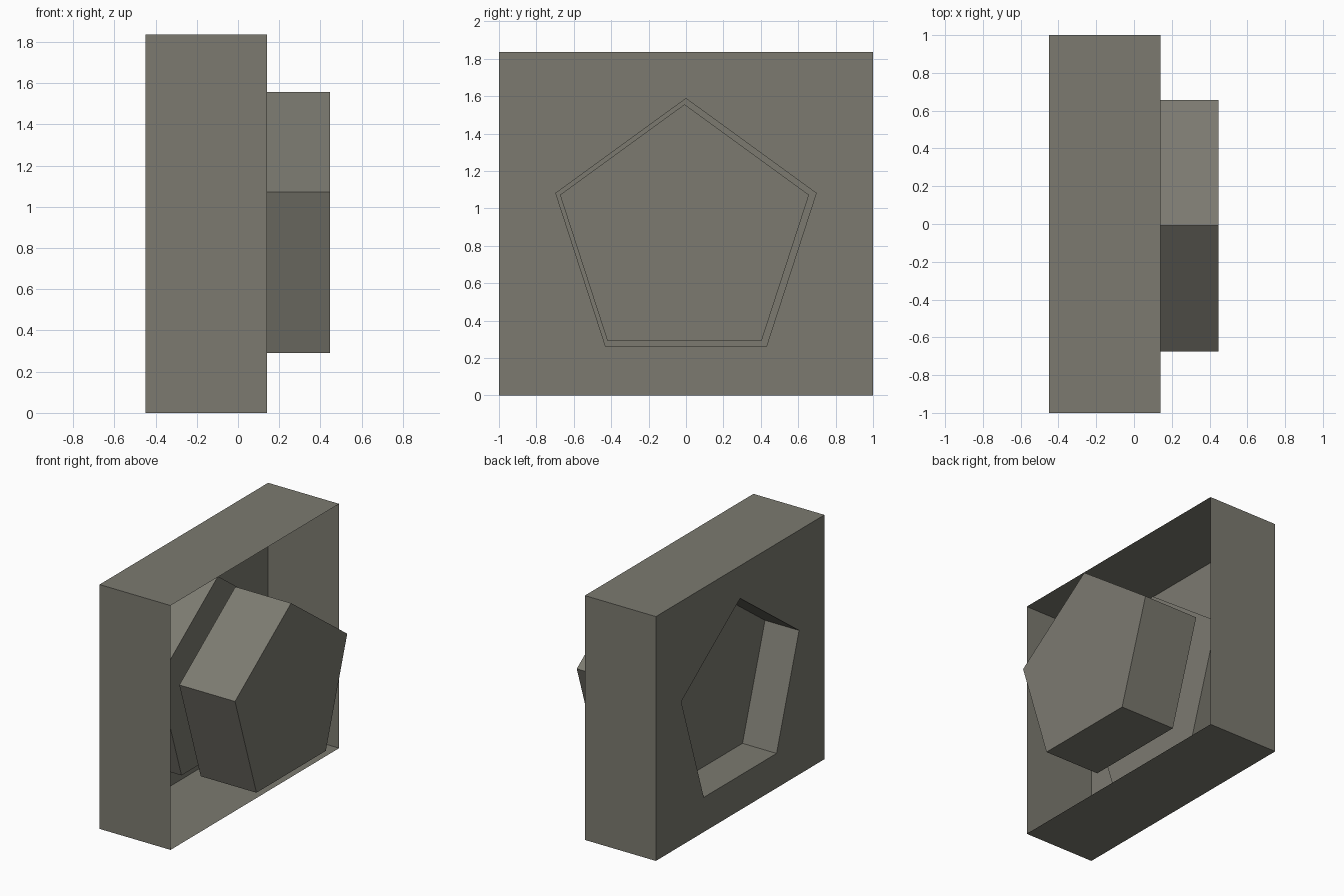
import bpy, bmesh, math

if "Cube" in bpy.data.objects:
    bpy.data.objects.remove(bpy.data.objects["Cube"])

# One warm grey for everything
grey = bpy.data.materials.new("warm_grey")
grey.diffuse_color = (0.2, 0.195, 0.163, 1)
grey.use_nodes = True
grey.node_tree.nodes["Principled BSDF"].inputs["Base Color"].default_value = grey.diffuse_color

BACK, RIM, HEIGHT = -0.45, 0.14, 1.835


def rectangle(x):
    return [(x, -1, 0), (x, 1, 0), (x, 1, HEIGHT), (x, -1, HEIGHT)]


def pentagon(x, y, z, r):
    """Regular pentagon facing along x with one corner pointing up."""
    angles = [math.pi / 2 + i * math.tau / 5 for i in range(5)]
    return [(x, y + r * math.cos(a), z + r * math.sin(a)) for a in angles]


def loop(bm, points):
    verts = [bm.verts.new(p) for p in points]
    edges = [bm.edges.new((verts[i - 1], verts[i])) for i in range(len(verts))]
    return verts, edges


def bridge(bm, a, b):
    for i in range(len(a)):
        bm.faces.new((a[i - 1], a[i], b[i], b[i - 1]))


def finish(bm, name):
    bmesh.ops.recalc_face_normals(bm, faces=bm.faces)
    mesh = bpy.data.meshes.new(name)
    bm.to_mesh(mesh)
    bm.free()
    mesh.materials.append(grey)
    bpy.context.collection.objects.link(bpy.data.objects.new(name, mesh))


# Thin open casing: side walls, back wall with a pentagonal opening,
# and a closed pentagonal pocket sunk in from the back
bm = bmesh.new()
back, back_edges = loop(bm, rectangle(BACK))
rim, _ = loop(bm, rectangle(RIM))
mouth, mouth_edges = loop(bm, pentagon(BACK, 0, 0.855, 0.735))
floor, _ = loop(bm, pentagon(-0.167, 0, 0.855, 0.735))
bmesh.ops.triangle_fill(bm, edges=back_edges + mouth_edges, use_beauty=True,
                        normal=(-1, 0, 0))
bridge(bm, back, rim)
bridge(bm, mouth, floor)
bm.faces.new(floor)
finish(bm, "casing_with_pocket")

# Loose pentagonal block standing out of the open side
bm = bmesh.new()
inner, _ = loop(bm, pentagon(-0.016, -0.008, 0.856, 0.7))
outer, _ = loop(bm, pentagon(0.447, -0.008, 0.856, 0.7))
bridge(bm, inner, outer)
bm.faces.new(inner)
bm.faces.new(outer)
finish(bm, "pentagon_block")
